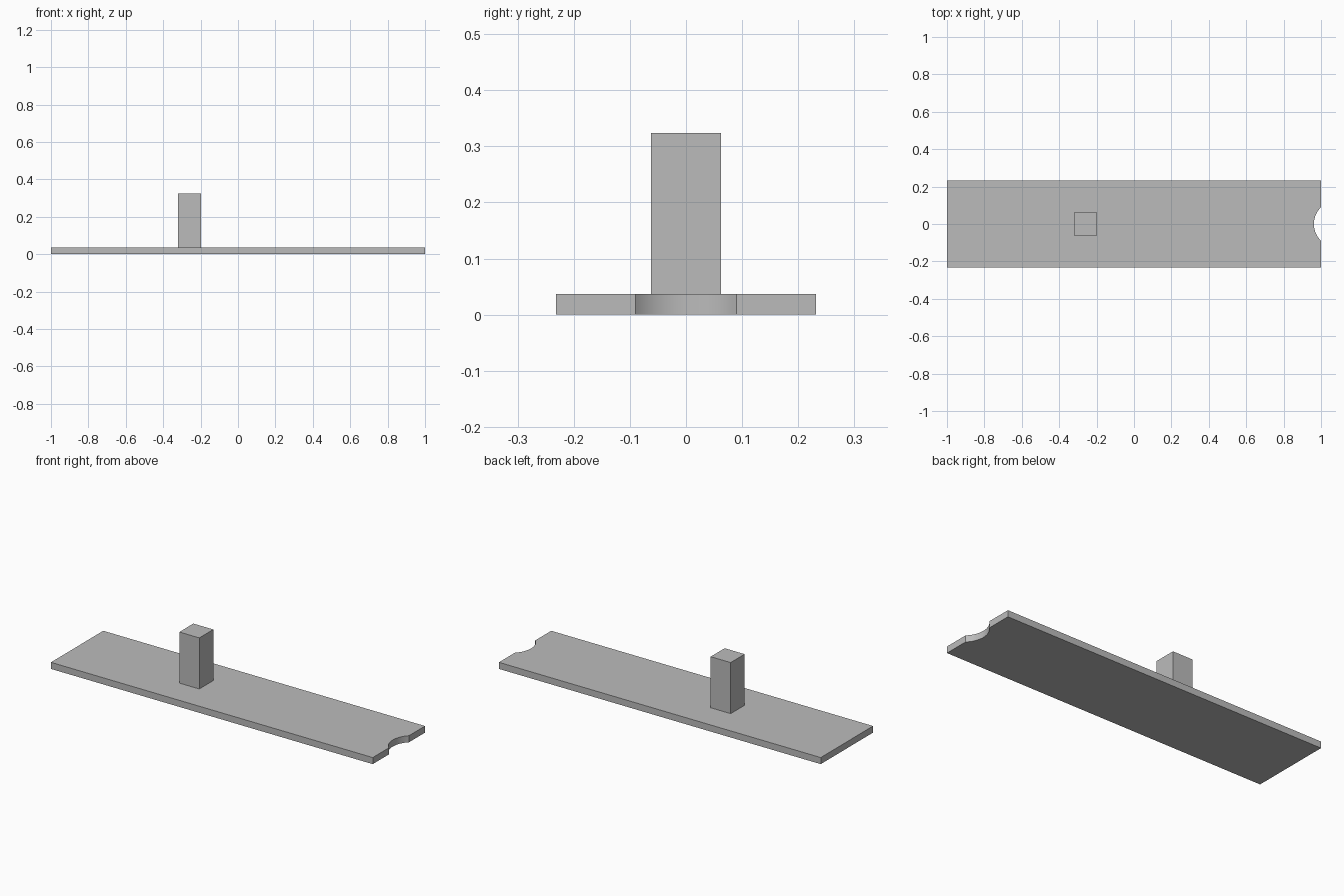
import bpy, bmesh, math

cube = bpy.data.objects.get("Cube")
if cube:
    bpy.data.objects.remove(cube, do_unlink=True)

grey = bpy.data.materials.new("plain_grey")
grey.use_nodes = True
colour = (0.5, 0.5, 0.5, 1)
grey.diffuse_color = colour
grey.node_tree.nodes["Principled BSDF"].inputs["Base Color"].default_value = colour


def extrude_outline(name, outline, bottom, top):
    """Solid made by raising a flat outline from bottom to top."""
    bm = bmesh.new()
    face = bm.faces.new([bm.verts.new((x, y, bottom)) for x, y in outline])
    raised = bmesh.ops.extrude_face_region(bm, geom=[face])["geom"]
    verts = [v for v in raised if isinstance(v, bmesh.types.BMVert)]
    bmesh.ops.translate(bm, verts=verts, vec=(0, 0, top - bottom))
    bmesh.ops.recalc_face_normals(bm, faces=bm.faces)
    mesh = bpy.data.meshes.new(name)
    bm.to_mesh(mesh)
    bm.free()
    mesh.materials.append(grey)
    obj = bpy.data.objects.new(name, mesh)
    bpy.context.collection.objects.link(obj)
    return obj


# Long flat base with a shallow round notch in its +x end
half_width, thickness = 0.232, 0.037
notch_half, notch_depth = 0.09, 0.038
radius = (notch_half ** 2 + notch_depth ** 2) / (2 * notch_depth)
centre_x = 1 - notch_depth + radius
sweep = math.asin(notch_half / radius)
steps = 24
notch = []
for i in range(steps + 1):
    a = sweep * (2 * i / steps - 1)
    notch.append((centre_x - radius * math.cos(a), radius * math.sin(a)))
corners = [(1, half_width), (-1, half_width), (-1, -half_width), (1, -half_width)]
base = extrude_outline("base_plate", notch + corners, 0, thickness)

# Square upright post
post_x, post_half = -0.259, 0.062
square = [(post_x + sx * post_half, sy * post_half)
          for sx, sy in ((-1, -1), (1, -1), (1, 1), (-1, 1))]
extrude_outline("upright_post", square, thickness, 0.324)

# Smooth notch wall, crisp edges
bpy.ops.object.select_all(action="DESELECT")
base.select_set(True)
bpy.context.view_layer.objects.active = base
bpy.ops.object.shade_smooth_by_angle(angle=math.radians(30))
